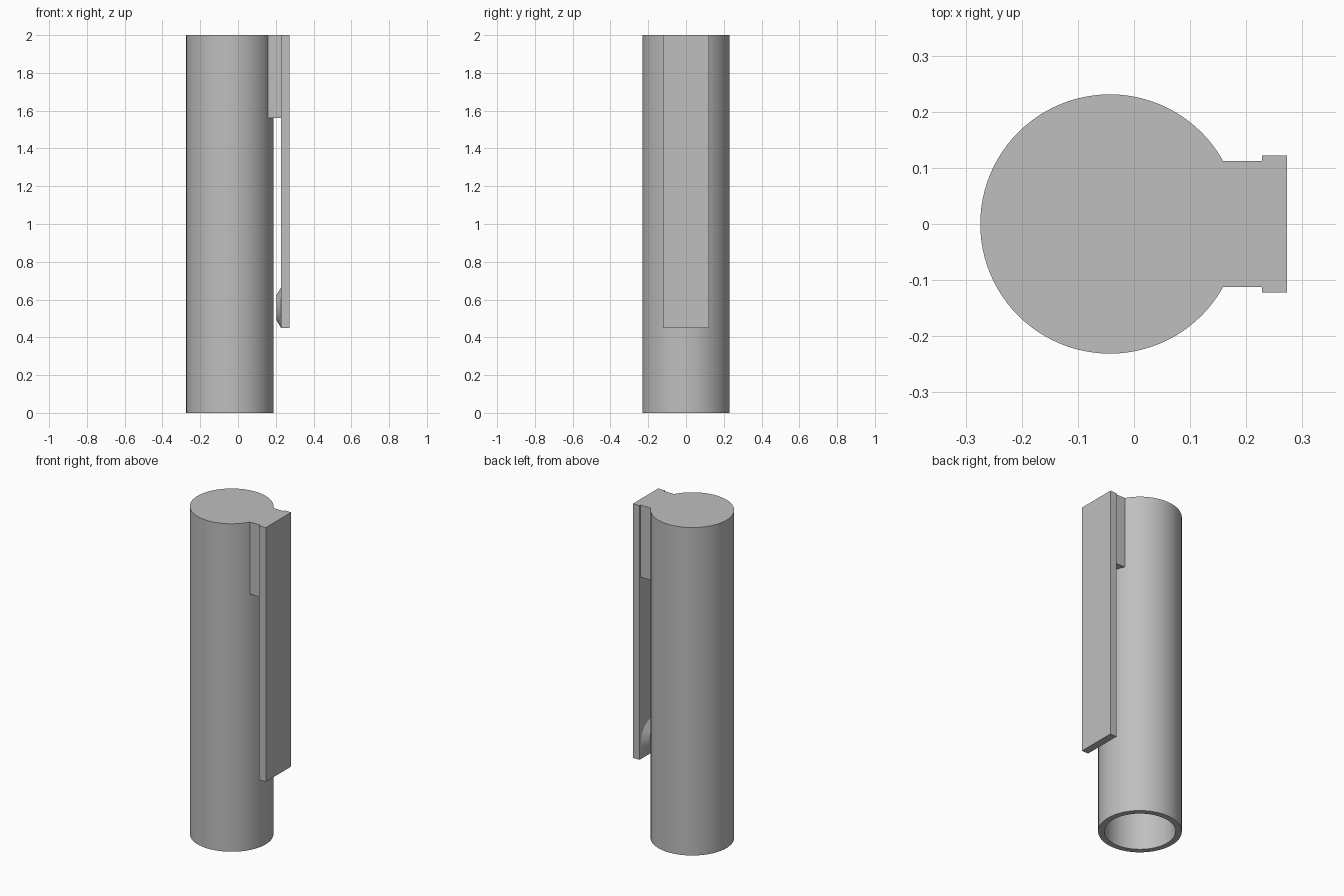
import bpy
import bmesh
import math
from mathutils import Matrix, Vector

if "Cube" in bpy.data.objects:
    bpy.data.objects.remove(bpy.data.objects["Cube"], do_unlink=True)

grey = bpy.data.materials.new("light_grey")
grey.use_nodes = True
grey.diffuse_color = (0.52, 0.52, 0.52, 1)
grey.node_tree.nodes["Principled BSDF"].inputs["Base Color"].default_value = grey.diffuse_color

AXIS_X = -0.043


def finish(bm, name, smooth=False):
    """Turn a bmesh into a coloured object."""
    bmesh.ops.recalc_face_normals(bm, faces=bm.faces)
    mesh = bpy.data.meshes.new(name)
    bm.to_mesh(mesh)
    bm.free()
    mesh.materials.append(grey)
    obj = bpy.data.objects.new(name, mesh)
    bpy.context.collection.objects.link(obj)
    if smooth:
        bpy.ops.object.select_all(action="DESELECT")
        obj.select_set(True)
        bpy.context.view_layer.objects.active = obj
        bpy.ops.object.shade_smooth_by_angle(angle=math.radians(25))
    return obj


def lathe(name, profile, matrix, steps=96):
    """Revolve (radius, height) points around z, then place the result."""
    bm = bmesh.new()
    verts = [bm.verts.new((r, 0, h)) for r, h in profile]
    edges = [bm.edges.new(pair) for pair in zip(verts, verts[1:])]
    bmesh.ops.spin(bm, geom=verts + edges, axis=(0, 0, 1), cent=(0, 0, 0),
                   angle=math.tau, steps=steps, use_merge=True)
    bmesh.ops.remove_doubles(bm, verts=bm.verts, dist=0.0001)
    bmesh.ops.transform(bm, matrix=matrix, verts=bm.verts)
    return finish(bm, name, smooth=True)


def box(name, low, high):
    low, high = Vector(low), Vector(high)
    bm = bmesh.new()
    bmesh.ops.create_cube(bm, size=1, matrix=Matrix.Translation((low + high) / 2)
                          @ Matrix.Diagonal((high - low).to_4d()))
    return finish(bm, name)


# Hollow tube, closed at the top and open at the bottom
lathe("cap_tube",
      [(0, 2), (0.231, 2), (0.231, 0), (0.197, 0), (0.197, 1.95), (0, 1.95)],
      Matrix.Translation((AXIS_X, 0, 0)))

# Bridge between tube and clip, then the long flat clip
box("clip_bridge", (0.158, -0.112, 1.56), (0.228, 0.112, 2))
box("clip_bar", (0.228, -0.122, 0.45), (0.273, 0.122, 2))

# Bevelled round grip on the inner face of the clip, pointing at the tube
lathe("clip_grip",
      [(0, 0.025), (0.065, 0.025), (0.107, 0), (0, 0)],
      Matrix.Translation((0.228, 0, 0.557)) @ Matrix.Rotation(-math.pi / 2, 4, "Y"),
      steps=48)
